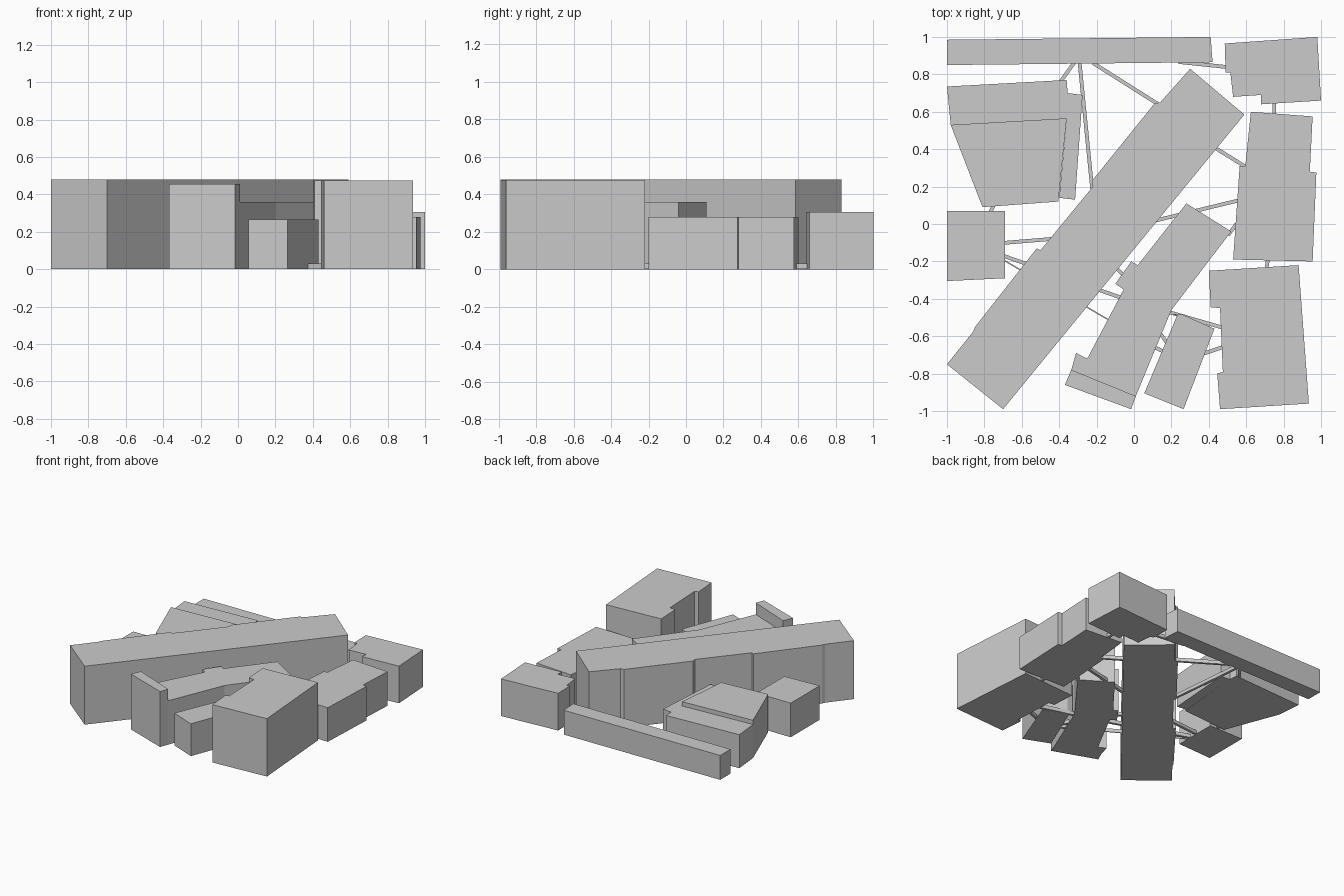
import bpy
import bmesh
from mathutils import Vector

cube = bpy.data.objects.get("Cube")
if cube:
    bpy.data.objects.remove(cube, do_unlink=True)

grey = bpy.data.materials.new("plain grey")
grey.use_nodes = True
COLOUR = (0.6, 0.6, 0.6, 1)
grey.diffuse_color = COLOUR
for node in grey.node_tree.nodes:
    if node.type == "BSDF_PRINCIPLED":
        node.inputs["Base Color"].default_value = COLOUR


def prism(name, outline, top, bottom=0.0):
    """Extrude a footprint straight up into a closed block."""
    bm = bmesh.new()
    base = bm.faces.new([bm.verts.new((x, y, bottom)) for x, y in outline])
    result = bmesh.ops.extrude_face_region(bm, geom=[base], use_keep_orig=True)
    raised = [v for v in result["geom"] if isinstance(v, bmesh.types.BMVert)]
    bmesh.ops.translate(bm, verts=raised, vec=(0, 0, top - bottom))
    bmesh.ops.recalc_face_normals(bm, faces=bm.faces)
    mesh = bpy.data.meshes.new(name)
    bm.to_mesh(mesh)
    bm.free()
    mesh.materials.append(grey)
    obj = bpy.data.objects.new(name, mesh)
    bpy.context.collection.objects.link(obj)
    return obj


def walkway(name, start, end, width=0.02, overlap=0.012):
    """Low covered passage joining two buildings."""
    a, b = Vector(start), Vector(end)
    along = (b - a).normalized()
    side = Vector((-along.y, along.x)) * width / 2
    a -= along * overlap
    b += along * overlap
    prism(name, [a - side, b - side, b + side, a + side], 0.03, 0.001)


# Long diagonal hall with shallow steps along its rear side
prism("long_hall", [
    (.30, .83), (.59, .585), (-.70, -.99), (-1, -.75), (-.86, -.575),
    (-.85, -.55), (-.52, -.13), (-.50, -.14), (-.22, .20), (-.225, .23),
    (.11, .645), (.14, .65)], .48)

# Low row along the back
prism("back_row", [(-1, .985), (.41, 1), (.42, .865), (-1, .85)], .20)

# Back right block
prism("back_corner_block", [
    (.485, .965), (.98, 1), (1, .66), (.68, .64), (.68, .69),
    (.53, .68), (.515, .81), (.49, .81)], .305)

# East block
prism("east_block", [
    (.625, .60), (.955, .575), (.94, .28), (.975, .275), (.955, -.20),
    (.53, -.19), (.565, .31), (.595, .31)], .28)

# Tall front corner block
prism("front_corner_block", [
    (.40, -.25), (.88, -.22), (.935, -.96), (.46, -.99), (.445, -.80),
    (.475, -.79), (.46, -.45), (.41, -.445)], .475)

# Bent middle building and its taller front strip
prism("middle_building", [
    (.28, .11), (.52, -.04), (.20, -.46), (.01, -.92), (-.335, -.78),
    (-.31, -.69), (-.25, -.72), (-.055, -.35), (-.10, -.32),
    (-.015, -.20), (.02, -.22)], .36)
prism("middle_front_strip", [
    (-.37, -.86), (-.335, -.78), (.01, -.92), (-.015, -.99)], .455)

# Small front annex
prism("front_annex", [
    (.20, -.48), (.25, -.48), (.43, -.56), (.265, -.99), (.055, -.905),
    (.23, -.49)], .265)

# West building: low rear wing and higher tapered wing
prism("west_low_wing", [
    (-1, .735), (-.36, .77), (-.355, .70), (-.275, .69), (-.315, .13),
    (-.40, .14), (-.36, .565), (-.98, .53)], .275)
prism("west_high_wing", [
    (-.98, .53), (-.36, .565), (-.405, .12), (-.81, .09)], .31)

# West small block
prism("west_small_block", [
    (-1, .07), (-.69, .07), (-.69, -.29), (-1, -.305)], .28)

# Walkways between the buildings
links = [
    ((-.325, .855), (-.39, .765)), ((-.29, .855), (-.225, .20)),
    ((-.21, .855), (.13, .64)), ((.25, .865), (.49, .84)),
    ((.75, .645), (.75, .59)), ((.445, .40), (.59, .31)),
    ((.10, .015), (.555, .125)), ((.51, -.05), (.54, -.01)),
    ((.715, -.195), (.71, -.23)), ((.20, -.475), (.46, -.55)),
    ((.38, -.69), (.47, -.66)), ((.11, -.66), (.155, -.68)),
    ((.14, -.585), (.18, -.64)), ((-.18, -.355), (-.08, -.39)),
    ((-.10, -.23), (-.06, -.27)), ((-.685, -.10), (-.44, -.08)),
    ((-.685, -.175), (-.57, -.215)), ((-.765, .07), (-.75, .10)),
]
for i, (start, end) in enumerate(links, 1):
    walkway(f"walkway_{i}", start, end)
for i, (start, end) in enumerate([((-.26, -.44), (-.14, -.51)),
                                  ((-.685, -.20), (-.60, -.25))], 1):
    walkway(f"narrow_walkway_{i}", start, end, .007)
